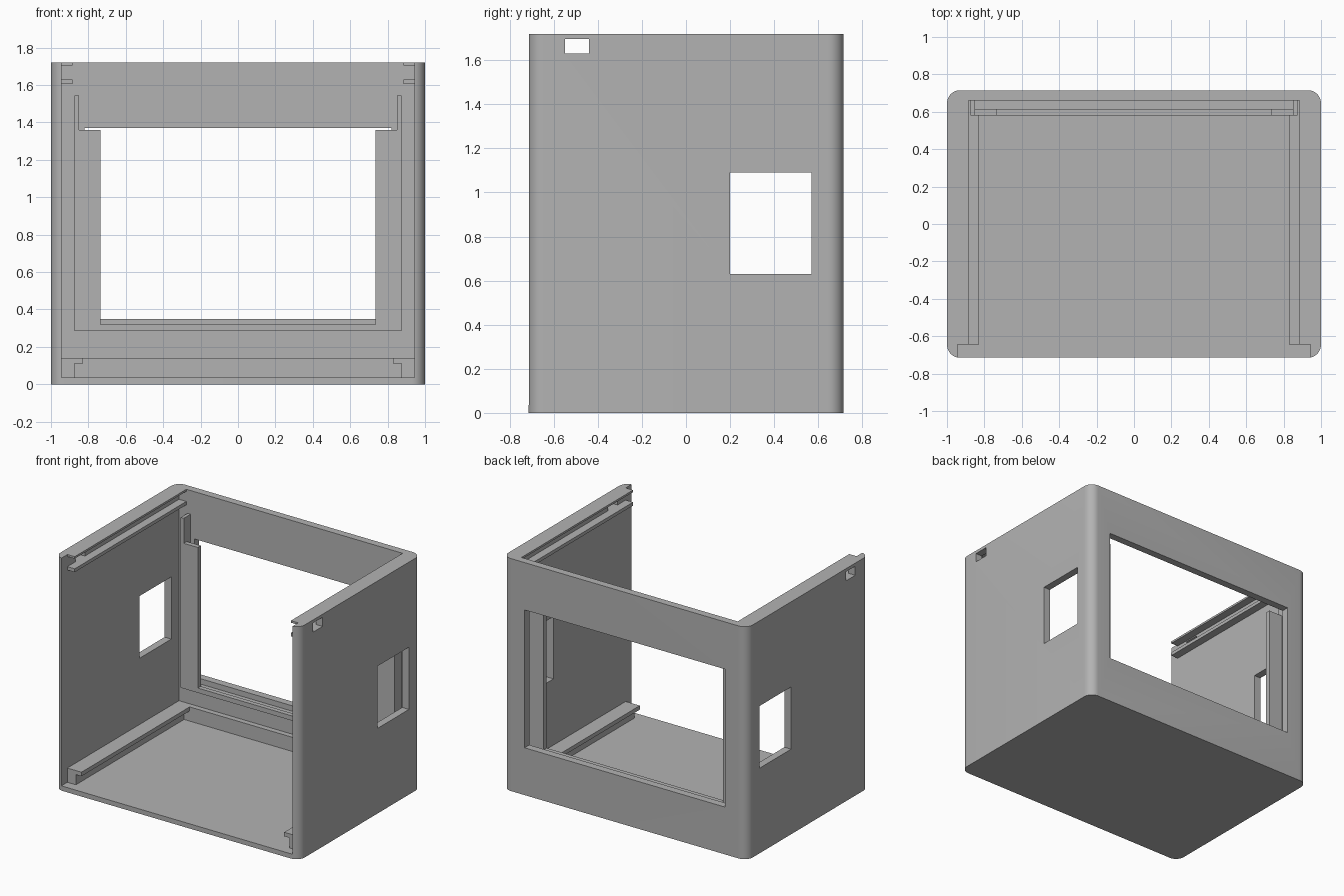
import bpy, bmesh, math

if "Cube" in bpy.data.objects:
    bpy.data.objects.remove(bpy.data.objects["Cube"])

grey = bpy.data.materials.new("light grey plastic")
grey.use_nodes = True
colour = (0.45, 0.45, 0.45, 1)
grey.diffuse_color = colour
grey.node_tree.nodes["Principled BSDF"].inputs["Base Color"].default_value = colour

W, D, H = 1.0, 0.715, 1.72      # half width, half depth, height
IN, BACK, FLOOR = 0.945, 0.66, 0.035


def solid(name, outline, offset, direction):
    """Extrude a closed outline of 3D points from an offset along a direction."""
    bm = bmesh.new()
    face = bm.faces.new([bm.verts.new([a + b for a, b in zip(p, offset)]) for p in outline])
    new = bmesh.ops.extrude_face_region(bm, geom=[face])["geom"]
    bmesh.ops.translate(bm, vec=direction, verts=[v for v in new if isinstance(v, bmesh.types.BMVert)])
    bmesh.ops.recalc_face_normals(bm, faces=bm.faces)
    mesh = bpy.data.meshes.new(name)
    bm.to_mesh(mesh)
    bm.free()
    mesh.materials.append(grey)
    obj = bpy.data.objects.new(name, mesh)
    bpy.context.collection.objects.link(obj)
    return obj


def profile(name, points, y0, y1):
    """Front-facing (x, z) profile extruded along y."""
    return solid(name, [(x, 0, z) for x, z in points], (0, y0, 0), (0, y1 - y0, 0))


def box(name, x0, x1, y0, y1, z0, z1):
    return profile(name, [(x0, z0), (x1, z0), (x1, z1), (x0, z1)], y0, y1)


def activate(obj):
    bpy.ops.object.select_all(action='DESELECT')
    obj.select_set(True)
    bpy.context.view_layer.objects.active = obj


def cut(obj, cutter):
    cutter.hide_render = True
    mod = obj.modifiers.new("cut", 'BOOLEAN')
    mod.operation, mod.solver, mod.object = 'DIFFERENCE', 'EXACT', cutter
    activate(obj)
    bpy.ops.object.modifier_apply(modifier=mod.name)
    bpy.data.objects.remove(cutter)


def pair(left):
    """Copy a left-hand part to the right-hand side."""
    mod = left.modifiers.new("mirror", 'MIRROR')
    mod.use_mirror_merge = False
    activate(left)
    bpy.ops.object.modifier_apply(modifier=mod.name)


# Rounded enclosure
R, STEPS = 0.07, 10
outline = []
for corner, (sx, sy) in enumerate([(1, 1), (-1, 1), (-1, -1), (1, -1)]):
    for i in range(STEPS + 1):
        a = math.pi / 2 * (corner + i / STEPS)
        outline.append((sx * (W - R) + R * math.cos(a), sy * (D - R) + R * math.sin(a), 0))
shell = solid("enclosure", outline, (0, 0, 0), (0, 0, H))

# Open front and top, then the wall openings
cut(shell, box("cavity_cutter", -IN, IN, -1, BACK, FLOOR, 2))
cut(shell, box("back_window_cutter", -0.82, 0.82, 0.6, 0.8, 0.35, 1.37))
cut(shell, box("side_window_cutter", -1.2, 1.2, 0.2, 0.57, 0.63, 1.09))
cut(shell, box("latch_hole_cutter", -1.2, 1.2, -0.55, -0.44, 1.63, 1.697))
activate(shell)
bpy.ops.object.shade_smooth_by_angle(angle=math.radians(30))

# Paired rails along the side walls
START = -0.645
pair(box("top_lip", 0.885, IN, START, BACK, 1.705, H))
pair(box("upper_rail", 0.885, IN, START, BACK, 1.605, 1.63))
pair(profile("floor_rail", [(IN, FLOOR), (0.875, FLOOR), (0.875, 0.11),
                            (0.83, 0.11), (0.83, 0.14), (IN, 0.14)], START, BACK))

# Low ledge along the foot of the back wall
box("back_ledge", -0.875, 0.875, 0.62, BACK, FLOOR, 0.14)


def mirrored(points):
    return points + [(-x, z) for x, z in reversed(points)]


# Panel holder: a U channel with a retaining flange in front
profile("holder_channel", mirrored([(0.875, 0.285), (0.875, 1.545), (0.85, 1.545), (0.85, 0.31)]),
        0.615, BACK)
profile("holder_flange", mirrored([(0.875, 0.285), (0.875, 1.545), (0.85, 1.545), (0.85, 1.36),
                                   (0.735, 1.36), (0.735, 0.32)]), 0.58, 0.615)
